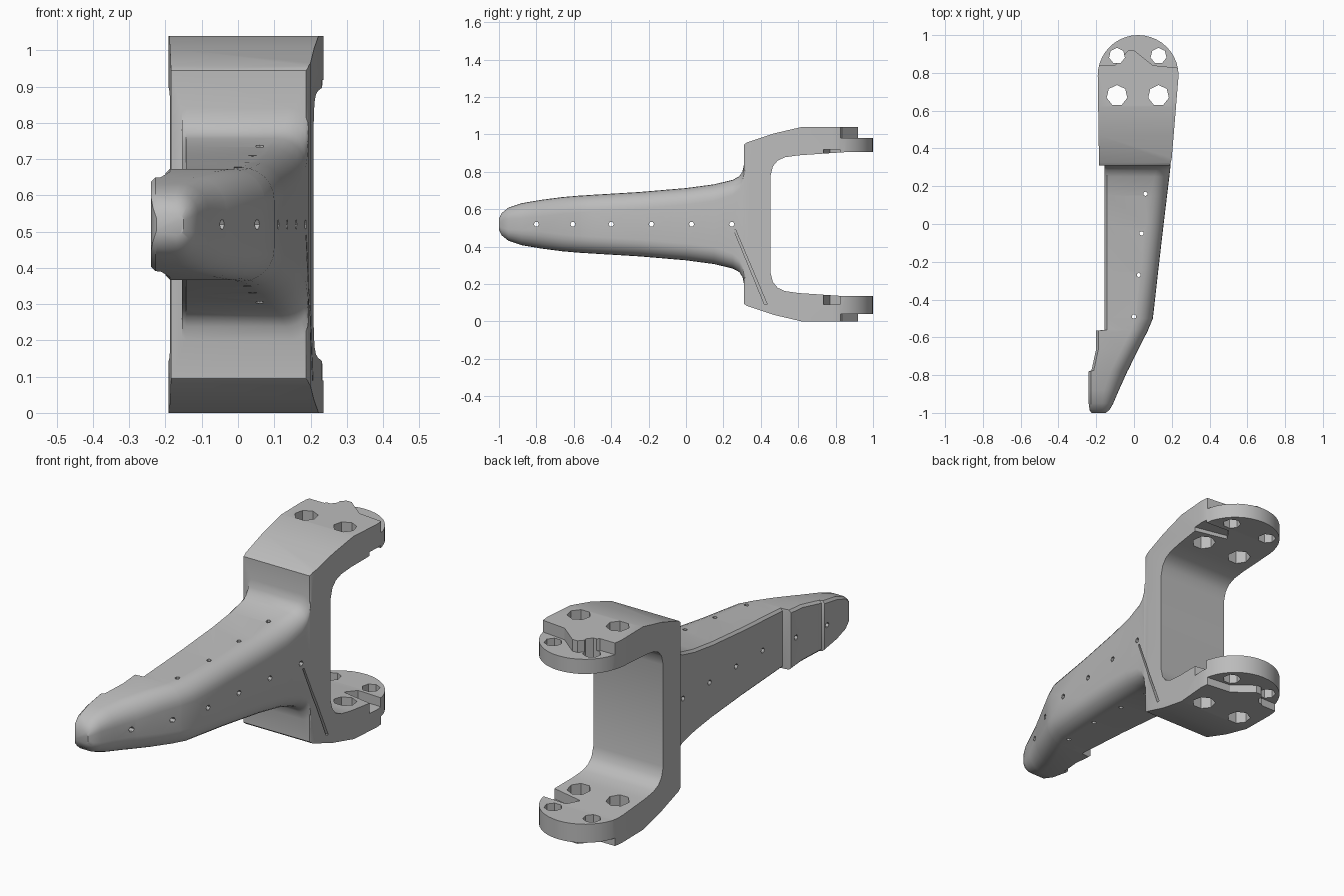
import bpy, bmesh, math
from mathutils import Vector, Matrix

cube = bpy.data.objects.get("Cube")
if cube:
    bpy.data.objects.remove(cube)

MID = 0.52  # height of the symmetry plane

grey = bpy.data.materials.new("plain grey")
grey.use_nodes = True
grey.diffuse_color = (0.5, 0.5, 0.5, 1)
grey.node_tree.nodes["Principled BSDF"].inputs["Base Color"].default_value = (0.5, 0.5, 0.5, 1)


def make(name, bm):
    bmesh.ops.recalc_face_normals(bm, faces=bm.faces)
    mesh = bpy.data.meshes.new(name)
    bm.to_mesh(mesh)
    bm.free()
    mesh.materials.append(grey)
    obj = bpy.data.objects.new(name, mesh)
    bpy.context.collection.objects.link(obj)
    return obj


def loft(name, rings):
    """Skin a list of equal point rings and cap both ends."""
    bm = bmesh.new()
    rows = [[bm.verts.new(p) for p in ring] for ring in rings]
    for a, b in zip(rows, rows[1:]):
        for i in range(len(a)):
            j = (i + 1) % len(a)
            bm.faces.new((a[i], a[j], b[j], b[i]))
    bm.faces.new(rows[0])
    bm.faces.new(rows[-1])
    return make(name, bm)


def side_prism(name, pts, x0, x1):
    return loft(name, [[(x, y, z) for y, z in pts] for x in (x0, x1)])


def plan_prism(name, pts, z0, z1):
    return loft(name, [[(x, y, z) for x, y in pts] for z in (z0, z1)])


def drill(name, centre, radius, depth, axis, sides=8):
    bm = bmesh.new()
    turn = Matrix.Rotation(math.pi / 2, 4, "Y") if axis == "X" else Matrix()
    bmesh.ops.create_cone(bm, cap_ends=True, segments=sides, radius1=radius, radius2=radius,
                          depth=depth, matrix=Matrix.Translation(centre) @ turn)
    return make(name, bm)


def combine(target, tool, operation):
    mod = target.modifiers.new("combine", "BOOLEAN")
    mod.operation, mod.solver, mod.object = operation, "EXACT", tool
    bpy.context.view_layer.objects.active = target
    bpy.ops.object.modifier_apply(modifier=mod.name)
    bpy.data.objects.remove(tool)


# Fork bracket: side profile trimmed by a rounded plan
half = [(0.31, 0.945), (0.325, 0.957), (0.47, 1.005), (0.62, 1.04), (1.05, 1.04), (1.05, 0.905),
        (0.85, 0.905), (0.6, 0.888), (0.53, 0.878), (0.49, 0.86), (0.465, 0.83), (0.452, 0.78)]
profile = half + [(y, 2 * MID - z) for y, z in reversed(half)]
body = side_prism("fork_bracket", profile, -0.4, 0.4)
arc = [(0.022 + 0.214 * math.cos(math.pi * i / 20), 0.786 + 0.214 * math.sin(math.pi * i / 20))
       for i in range(21)]
plan = [(-0.185, 0.3), (0.18, 0.3), (0.193, 0.318), (0.2, 0.35)] + arc
combine(body, plan_prism("plan", plan, -0.1, 1.2), "INTERSECT")

# Long tapered finger: y, left x, right x, half height, corner radius
stations = [
    (-1.0, -0.225, -0.15, 0.03, 0.02), (-0.985, -0.235, -0.13, 0.06, 0.04),
    (-0.95, -0.24, -0.11, 0.088, 0.06), (-0.88, -0.24, -0.08, 0.112, 0.08),
    (-0.78, -0.24, -0.035, 0.129, 0.09), (-0.775, -0.225, -0.032, 0.13, 0.09),
    (-0.66, -0.2, 0.025, 0.145, 0.09), (-0.565, -0.2, 0.073, 0.153, 0.09),
    (-0.56, -0.155, 0.075, 0.153, 0.09), (-0.5, -0.155, 0.1, 0.157, 0.09),
    (-0.25, -0.155, 0.128, 0.172, 0.09), (0.0, -0.155, 0.157, 0.193, 0.09),
    (0.15, -0.155, 0.175, 0.213, 0.09), (0.25, -0.155, 0.187, 0.237, 0.08),
    (0.285, -0.155, 0.191, 0.256, 0.07), (0.302, -0.155, 0.193, 0.282, 0.06),
    (0.31, -0.155, 0.194, 0.32, 0.05), (0.4, -0.155, 0.195, 0.32, 0.05)]


def finger_ring(y, left, right, h, r):
    c = 0.012
    upper = [(right - r + r * math.cos(a), h - r + r * math.sin(a))
             for a in (math.pi / 2 * i / 6 for i in range(7))]
    upper += [(left + c, h), (left, h - c)]
    ring = upper + [(x, -z) for x, z in reversed(upper)]
    return [(x, y, MID + z) for x, z in ring]


combine(body, loft("finger", [finger_ring(*s) for s in stations]), "UNION")

# Stepped outer caps on both arm ends
notch = [(-0.3, 0.84), (-0.1, 0.84), (-0.03, 0.92), (0.0, 0.92), (0.1, 0.84), (0.3, 0.82),
         (0.3, 1.1), (-0.3, 1.1)]
for z0, z1 in ((0.98, 1.2), (-0.2, 0.04)):
    combine(body, plan_prism("notch", notch, z0, z1), "DIFFERENCE")

# Shallow slots on the inner arm faces
slot = [(0.06, 0.77), (0.3, 0.72), (0.3, 0.82), (0.1, 0.83)]
for z0, z1 in ((0.8, 0.918), (0.09, 0.2)):
    combine(body, plan_prism("slot", slot, z0, z1), "DIFFERENCE")

# Bolt holes through both arms
for x in (-0.09, 0.13):
    for y, radius in ((0.68, 0.056), (0.89, 0.043)):
        combine(body, drill("bolt", Vector((x, y, MID)), radius, 2, "Z", 7), "DIFFERENCE")

# Small pin holes across and down the finger
for y in (-0.8, -0.605, -0.4, -0.185, 0.03, 0.245):
    combine(body, drill("pin", Vector((0, y, MID)), 0.014, 1, "X", 6), "DIFFERENCE")
for x, y in ((0.06, 0.16), (0.04, -0.05), (0.025, -0.27), (0.0, -0.49)):
    combine(body, drill("pin", Vector((x, y, MID)), 0.012, 1, "Z", 6), "DIFFERENCE")

# Thin slanting groove on the flank
groove = [(0.255, 0.49), (0.265, 0.49), (0.435, 0.09), (0.42, 0.09)]
combine(body, side_prism("groove", groove, 0.18, 0.4), "DIFFERENCE")

# Smooth rounded surfaces, crisp edges
for o in bpy.context.selected_objects:
    o.select_set(False)
body.select_set(True)
bpy.context.view_layer.objects.active = body
bpy.ops.object.shade_smooth_by_angle(angle=math.radians(30))
